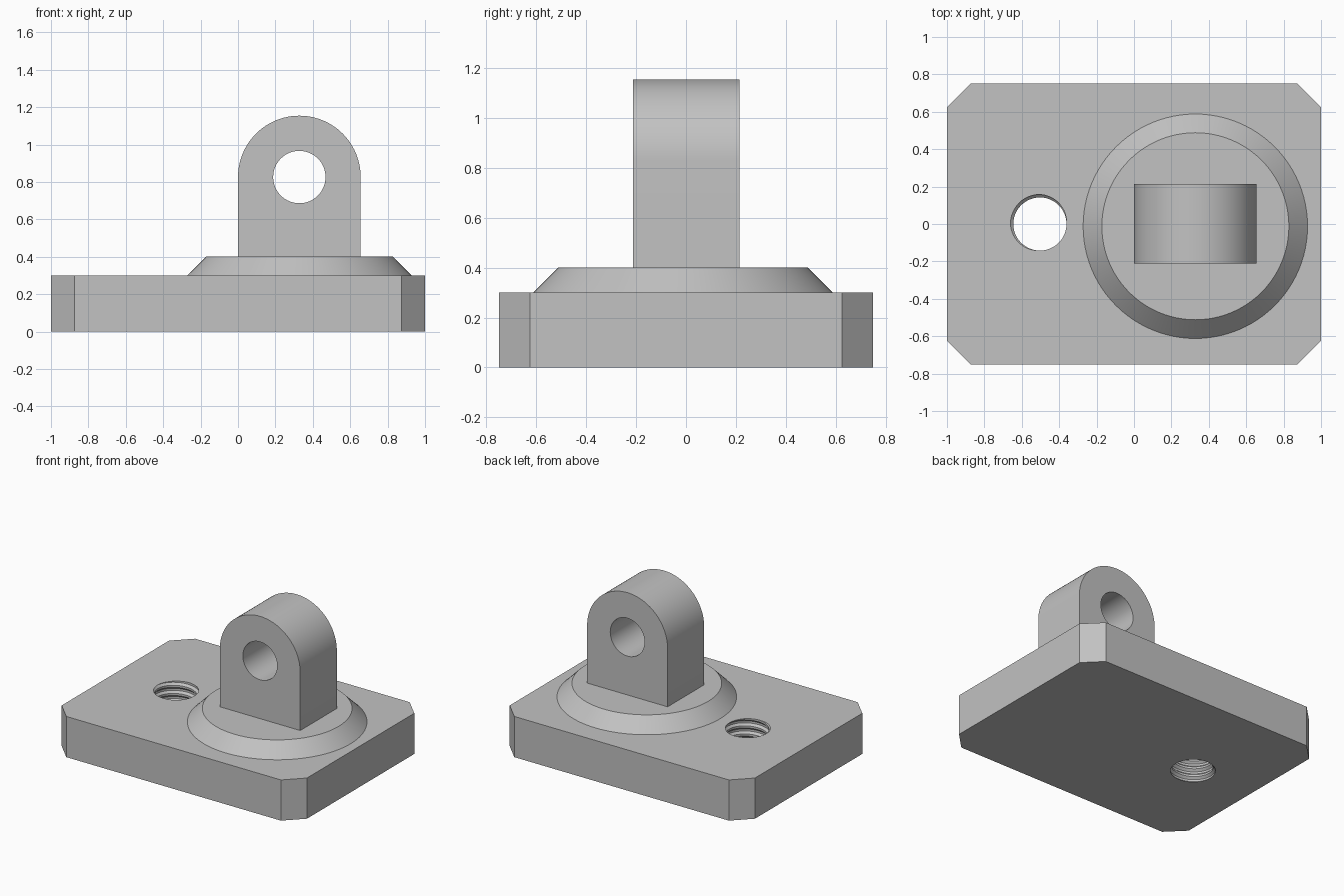
import bpy, bmesh, math

if "Cube" in bpy.data.objects:
    bpy.data.objects.remove(bpy.data.objects["Cube"])

grey = bpy.data.materials.new("light_grey")
grey.diffuse_color = (0.54, 0.54, 0.54, 1)
grey.use_nodes = True
grey.node_tree.nodes["Principled BSDF"].inputs["Base Color"].default_value = grey.diffuse_color


def make_object(name, bm, helper=False):
    bmesh.ops.recalc_face_normals(bm, faces=bm.faces)
    mesh = bpy.data.meshes.new(name)
    bm.to_mesh(mesh)
    bm.free()
    mesh.materials.append(grey)
    obj = bpy.data.objects.new(name, mesh)
    bpy.context.collection.objects.link(obj)
    obj.hide_render = helper
    return obj


def prism(name, loop, offset):
    """Extrude a closed outline of 3D points by the offset vector."""
    bm = bmesh.new()
    face = bm.faces.new([bm.verts.new(p) for p in loop])
    out = bmesh.ops.extrude_face_region(bm, geom=[face])["geom"]
    bmesh.ops.translate(bm, vec=offset,
                        verts=[v for v in out if isinstance(v, bmesh.types.BMVert)])
    return make_object(name, bm)


def cut(obj, cutter):
    """Subtract the cutter, bake the result and remove the cutter."""
    mod = obj.modifiers.new("cut", 'BOOLEAN')
    mod.operation = 'DIFFERENCE'
    mod.solver = 'EXACT'
    mod.object = cutter
    bpy.context.view_layer.objects.active = obj
    bpy.ops.object.modifier_apply(modifier=mod.name)
    bpy.data.objects.remove(cutter)


def smooth(obj):
    bpy.ops.object.select_all(action='DESELECT')
    obj.select_set(True)
    bpy.context.view_layer.objects.active = obj
    bpy.ops.object.shade_smooth_by_angle(angle=math.radians(25))


def thread_cutter(x, y, z0, z1, r_crest, r_root, pitch, segs=48):
    """Closed screw solid: a trapezoid thread profile swept along a helix."""
    steps = [(0.0, r_root), (0.25, r_root), (0.5, r_crest), (0.75, r_crest)]
    n = len(steps)
    rows = n * math.ceil((z1 - z0) / pitch)
    bm = bmesh.new()
    cols = []
    for s in range(segs):
        a = 2 * math.pi * s / segs
        col = []
        # the first column is one pitch longer, so that the seam closes
        for k in range(rows + 1 + (n if s == 0 else 0)):
            t, r = steps[k % n]
            z = z0 + pitch * (k // n + t + s / segs)
            col.append(bm.verts.new((x + r * math.cos(a), y + r * math.sin(a), z)))
        cols.append(col)
    cols.append(cols[0][n:])
    for a, b in zip(cols, cols[1:]):
        for k in range(rows):
            bm.faces.new((a[k], b[k], b[k + 1], a[k + 1]))
    # end caps fan out from the axis
    bottom = [c[0] for c in cols[:-1]] + cols[0][n:0:-1]
    top = [c[rows] for c in cols[:-1]] + cols[0][rows + n:rows:-1]
    for loop in (bottom, top):
        hub = bm.verts.new((x, y, sum(v.co.z for v in loop) / len(loop)))
        for p, q in zip(loop, loop[1:] + loop[:1]):
            bm.faces.new((hub, p, q))
    return make_object("thread_cutter", bm, helper=True)


# base plate with chamfered corners and a threaded through hole
X, Y, C, H = 1.0, 0.75, 0.125, 0.30
outline = [(X, Y - C), (X - C, Y), (C - X, Y), (-X, Y - C),
           (-X, C - Y), (C - X, -Y), (X - C, -Y), (X, C - Y)]
plate = prism("base_plate", [(x, y, 0) for x, y in outline], (0, 0, H))
cut(plate, thread_cutter(-0.503, 0, -0.15, 0.45, 0.142, 0.158, 0.06))
smooth(plate)

# conical boss
CX, CY = 0.328, -0.012
bm = bmesh.new()
bmesh.ops.create_cone(bm, cap_ends=True, segments=96, radius1=0.6, radius2=0.5, depth=0.1)
bmesh.ops.translate(bm, vec=(CX, CY, H + 0.05), verts=bm.verts)
smooth(make_object("conical_boss", bm))

# round-topped lug with a cross hole
R, EYE_Z, Y0, Y1 = 0.328, 0.826, -0.212, 0.214
arch = [(CX - R, Y0, 0.4), (CX + R, Y0, 0.4)]
arch += [(CX + R * math.cos(math.pi * i / 48), Y0, EYE_Z + R * math.sin(math.pi * i / 48))
         for i in range(49)]
lug = prism("lug", arch, (0, Y1 - Y0, 0))
hole = [(CX + 0.14 * math.cos(math.pi * i / 32), -0.5, EYE_Z + 0.14 * math.sin(math.pi * i / 32))
        for i in range(64)]
cut(lug, prism("lug_hole_cutter", hole, (0, 1, 0)))
smooth(lug)
